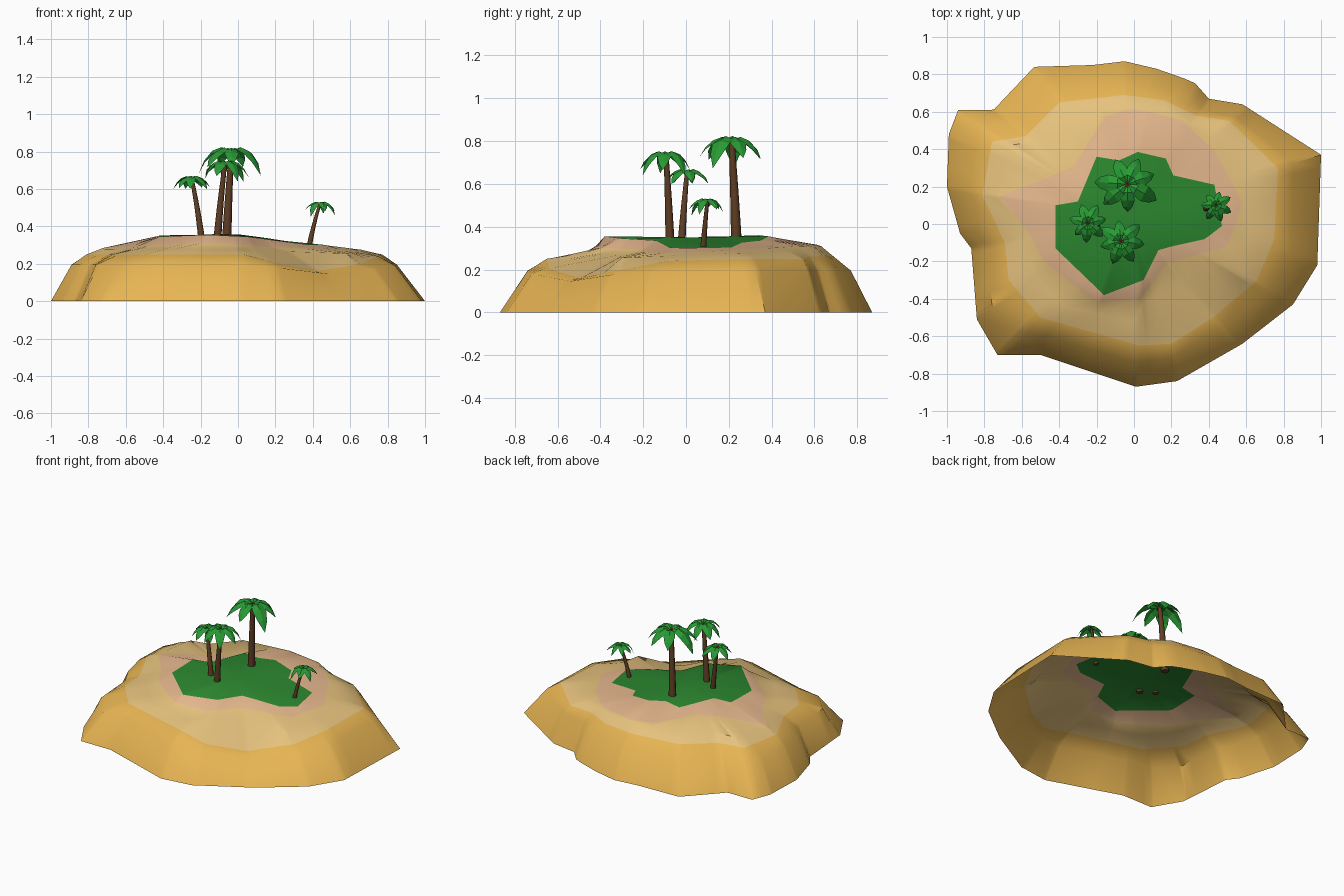
import bpy, bmesh, math, random
from mathutils import Vector

if "Cube" in bpy.data.objects:
    bpy.data.objects.remove(bpy.data.objects["Cube"])

random.seed(4)

def mat(name, r, g, b):
    m = bpy.data.materials.new(name)
    lin = lambda c: ((c / 255 + 0.055) / 1.055) ** 2.4
    m.diffuse_color = (lin(r), lin(g), lin(b), 1)
    m.use_nodes = True
    m.node_tree.nodes["Principled BSDF"].inputs["Base Color"].default_value = m.diffuse_color
    return m

SAND = mat("golden sand", 233, 182, 84)
PALE = mat("pale sand", 231, 195, 126)
PINK = mat("pink sand", 230, 184, 142)
GRASS = mat("grass green", 44, 136, 48)
LEAF = mat("palm green", 40, 154, 52)
BARK = mat("bark brown", 96, 62, 36)
NUT = mat("coconut brown", 100, 52, 34)

def make(name, bm, mats, smooth=None):
    me = bpy.data.meshes.new(name)
    bm.to_mesh(me)
    bm.free()
    ob = bpy.data.objects.new(name, me)
    bpy.context.collection.objects.link(ob)
    for m in mats:
        me.materials.append(m)
    if smooth:
        bpy.ops.object.select_all(action='DESELECT')
        ob.select_set(True)
        bpy.context.view_layer.objects.active = ob
        bpy.ops.object.shade_smooth_by_angle(angle=math.radians(smooth))
    return ob

# contour outlines of the island: shore, bank, rim, shelf, pink edge, grass edge
shore = [(x, y, 0) for x, y in [
    (1, .37), (.58, .64), (.4, .67), (.32, .76), (.12, .83), (-.05, .87), (-.22, .85),
    (-.54, .84), (-.75, .61), (-.94, .61), (-.99, .48), (-1, .2), (-.93, -.05),
    (-.87, -.13), (-.84, -.51), (-.73, -.7), (-.5, -.7), (.01, -.87), (.23, -.84),
    (.58, -.64), (.85, -.43), (.98, -.22)]]
bank = [(x, y, .195) for x, y in [
    (.85, .33), (.55, .57), (.37, .61), (.29, .68), (.1, .74), (-.05, .77), (-.2, .75),
    (-.46, .74), (-.65, .54), (-.83, .52), (-.88, .43), (-.89, .18), (-.85, 0),
    (-.78, -.14), (-.76, -.43), (-.63, -.57), (-.46, -.6), (0, -.74)]]
bank += [(.2, -.72, .18), (.49, -.54, .145), (.74, -.35, .175), (.84, -.16, .19)]
rim = [(.77, .3, .25), (.51, .55, .25), (.33, .58, .26), (.17, .66, .26), (-.05, .69, .26),
       (-.4, .65, .26), (-.58, .47, .25), (-.76, .44, .25), (-.81, .15, .25), (-.69, -.1, .25),
       (-.67, -.3, .25), (-.5, -.5, .25), (.03, -.65, .25), (.2, -.64, .205), (.42, -.5, .16),
       (.66, -.3, .2), (.75, -.08, .24)]
shelf = [(.66, .22, .275), (.47, .45, .285), (.2, .61, .3), (-.04, .63, .31), (-.38, .6, .305),
         (-.53, .44, .3), (-.67, .42, .295), (-.74, .15, .277), (-.6, -.1, .28), (-.53, -.27, .28),
         (-.38, -.44, .28), (.0, -.52, .275), (.05, -.42, .275), (.28, -.31, .265), (.58, -.3, .255)]
pink = [(.58, .12, .285), (.43, .39, .3), (.26, .55, .31), (0, .62, .315), (-.16, .57, .315),
        (-.32, .31, .32), (-.48, .24, .315), (-.72, .15, .285), (-.56, -.05, .29), (-.48, -.2, .295),
        (-.2, -.42, .31), (.03, -.4, .3), (.17, -.21, .29), (.5, -.12, .275)]
grass = [(-.2, .36, .355), (-.08, .34, .36), (.02, .385, .355), (.17, .35, .335), (.21, .26, .325),
         (.43, .21, .302), (.47, -.01, .3), (.38, -.08, .302), (.2, -.12, .325), (.13, -.14, .335),
         (.05, -.3, .345), (-.16, -.38, .355), (-.42, -.13, .345), (-.42, .1, .35), (-.3, .12, .355)]
CX, CY = -.03, .05
rings = [shore, bank, rim, shelf, pink, grass]

def hit(ring, a):
    """Point where the ray at angle a crosses an outline."""
    dx, dy = math.cos(a), math.sin(a)
    best, out = -1, None
    for p, q in zip(ring, ring[1:] + ring[:1]):
        sp = dx * (p[1] - CY) - dy * (p[0] - CX)
        sq = dx * (q[1] - CY) - dy * (q[0] - CX)
        if sp * sq > 1e-9 or abs(sp - sq) < 1e-9:
            continue
        v = Vector(p).lerp(Vector(q), sp / (sp - sq))
        r = dx * (v.x - CX) + dy * (v.y - CY)
        if r > best:
            best, out = r, v
    return best, out

# island shell, open underneath
angles = []
for a in sorted(math.atan2(y - CY, x - CX) for r in rings for x, y, z in r):
    if not angles or a - angles[-1] > .012:
        angles.append(a)
bm = bmesh.new()
loops, limit = [], [9] * len(angles)
for ring in rings:
    row = []
    for i, a in enumerate(angles):
        r, v = hit(ring, a)
        r = min(r, limit[i] - .012)
        limit[i] = r
        row.append(bm.verts.new((CX + r * math.cos(a), CY + r * math.sin(a), v.z)))
    loops.append(row)
n = len(angles)
for k, m in enumerate([0, 0, 1, 1, 2]):
    for i in range(n):
        j = (i + 1) % n
        f = bm.faces.new((loops[k][i], loops[k][j], loops[k + 1][j], loops[k + 1][i]))
        f.material_index = m
c = bm.verts.new((CX, CY, .35))
for i in range(n):
    f = bm.faces.new((loops[-1][i], loops[-1][(i + 1) % n], c))
    f.material_index = 3
make("island", bm, [SAND, PALE, PINK, GRASS], 42)

def trunk(name, base, top, r):
    bm = bmesh.new()
    base, top = Vector(base), Vector(top)
    rows, seg, sides = [], 6, 8
    for k in range(seg + 1):
        t = k / seg
        p = base.lerp(top, t)
        bend = (top - base) * .25 * (t * t - t)      # gentle curve
        p += Vector((bend.x, bend.y, 0))
        rad = r * (1 - .45 * t)
        rows.append([bm.verts.new(p + Vector((rad * math.cos(s * math.tau / sides),
                     rad * math.sin(s * math.tau / sides), 0))) for s in range(sides)])
    for a, b in zip(rows, rows[1:]):
        for s in range(sides):
            u = (s + 1) % sides
            bm.faces.new((a[s], a[u], b[u], b[s]))
    bm.faces.new(rows[0][::-1])
    bm.faces.new(rows[-1])
    make(name, bm, [BARK], 50)

def fronds(name, top, R, turn):
    bm = bmesh.new()
    # reach, rise, half width along each folded leaf
    prof = [(.03, .02, .05), (.3, .13, .2), (.58, .02, .25), (.82, -.27, .17), (1, -.68, .0)]
    count = 7
    for i in range(count):
        a = turn + i * math.tau / count + random.uniform(-.1, .1)
        L = R * random.uniform(.85, 1.1)
        droop = random.uniform(.6, 1.15)
        d, s = Vector((math.cos(a), math.sin(a), 0)), Vector((-math.sin(a), math.cos(a), 0))
        rows = []
        for x, z, w in prof:
            mid = Vector(top) + d * x * L + Vector((0, 0, (z * droop if z < 0 else z) * L))
            drop = Vector((0, 0, -w * .4 * L))
            rows.append([bm.verts.new(mid + s * w * L + drop), bm.verts.new(mid),
                         bm.verts.new(mid - s * w * L + drop)])
        for p, q in zip(rows, rows[1:]):
            bm.faces.new((p[1], q[1], q[0], p[0]))
            bm.faces.new((p[2], q[2], q[1], p[1]))
    bmesh.ops.remove_doubles(bm, verts=bm.verts, dist=1e-5)
    make(name, bm, [LEAF])

def coconuts(name, top, r):
    bm = bmesh.new()
    for i in range(3):
        res = bmesh.ops.create_icosphere(bm, subdivisions=1, radius=r * .6)
        a = i * math.tau / 3
        bmesh.ops.translate(bm, verts=res['verts'],
                            vec=Vector(top) + Vector((r * .6 * math.cos(a), r * .6 * math.sin(a), 0)))
    make(name, bm, [NUT], 60)

# palms: base, crown, trunk radius, leaf reach, crown turn
palms = [((-.06, .235, .335), (-.035, .213, .8), .025, .17, 1.2),
         ((-.11, -.075, .335), (-.07, -.093, .735), .021, .13, .7),
         ((-.195, -.02, .335), (-.247, .005, .655), .018, .105, .2),
         ((.38, .08, .29), (.438, .1, .52), .0145, .083, .5)]
for i, (b, t, r, R, turn) in enumerate(palms, 1):
    trunk(f"palm_trunk_{i}", b, t, r)
    fronds(f"palm_fronds_{i}", t, R, turn)
    coconuts(f"coconuts_{i}", t, r * .65)
